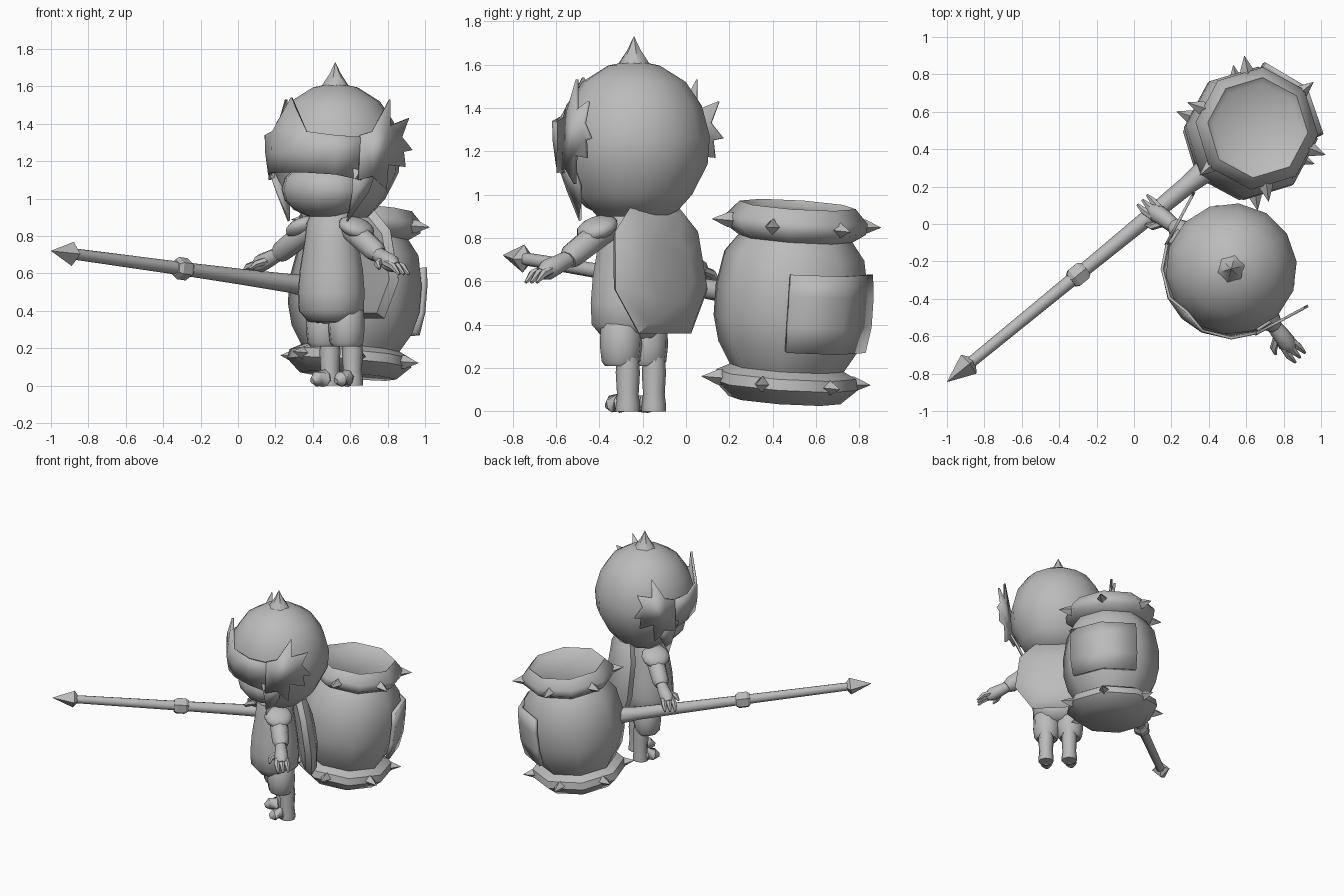
import bpy, bmesh
from math import sin, cos, pi, radians
from mathutils import Matrix, Vector

if "Cube" in bpy.data.objects:
    bpy.data.objects.remove(bpy.data.objects["Cube"])

grey = bpy.data.materials.new("plain grey")
grey.use_nodes = True
grey.diffuse_color = (0.5, 0.5, 0.5, 1)
grey.node_tree.nodes["Principled BSDF"].inputs["Base Color"].default_value = (0.5, 0.5, 0.5, 1)

# Placement of the figure and of the hammer
FIGURE = Matrix.Translation((0.52, -0.24, 0)) @ Matrix.Rotation(radians(-45), 4, 'Z')
HAMMER = (Matrix.Translation((0.625, 0.485, 0.5)) @ Matrix.Rotation(radians(39.3), 4, 'Z')
          @ Matrix.Rotation(radians(6), 4, 'Y'))


def finish(name, bm, place, angle=50, thick=0):
    bmesh.ops.remove_doubles(bm, verts=bm.verts, dist=0.0005)
    bm.transform(place)
    bmesh.ops.recalc_face_normals(bm, faces=bm.faces)
    mesh = bpy.data.meshes.new(name)
    bm.to_mesh(mesh)
    bm.free()
    ob = bpy.data.objects.new(name, mesh)
    bpy.context.collection.objects.link(ob)
    mesh.materials.append(grey)
    if thick:
        mod = ob.modifiers.new("thickness", 'SOLIDIFY')
        mod.thickness = thick
        mod.offset = 0
    bpy.ops.object.select_all(action='DESELECT')
    ob.select_set(True)
    bpy.context.view_layer.objects.active = ob
    bpy.ops.object.shade_smooth_by_angle(angle=radians(angle))
    return ob


def loft(rings):
    """Skin a list of closed point rings and cap both ends."""
    bm = bmesh.new()
    rows = [[bm.verts.new(p) for p in ring] for ring in rings]
    n = len(rows[0])
    for a, b in zip(rows, rows[1:]):
        for i in range(n):
            j = (i + 1) % n
            bm.faces.new((a[i], a[j], b[j], b[i]))
    bm.faces.new(rows[0])
    bm.faces.new(rows[-1])
    return bm


def lathe(profile, sides, centre=(0, 0), squash=1):
    return loft([[(centre[0] + max(r, .001) * cos(2 * pi * i / sides),
                   centre[1] + max(r, .001) * squash * sin(2 * pi * i / sides), z)
                  for i in range(sides)] for r, z in profile])


def tube(path, sides):
    """Path points are x, y, z, radius."""
    pts = [Vector(p[:3]) for p in path]
    rings = []
    for k, p in enumerate(pts):
        t = (pts[min(k + 1, len(pts) - 1)] - pts[max(k - 1, 0)]).normalized()
        u = t.cross(Vector((0, 1, 0.01))).normalized()
        v = t.cross(u)
        r = max(path[k][3], .001)
        rings.append([p + r * (u * cos(2 * pi * i / sides) + v * sin(2 * pi * i / sides))
                      for i in range(sides)])
    return loft(rings)


def ball(name, centre, radii, tilt=0, place=FIGURE):
    bm = bmesh.new()
    bmesh.ops.create_uvsphere(bm, u_segments=12, v_segments=8, radius=1)
    bm.transform(Matrix.Translation(centre) @ Matrix.Rotation(tilt, 4, 'Y')
                 @ Matrix.Diagonal((*radii, 1)))
    return finish(name, bm, place)


def side(s):
    return "left" if s > 0 else "right"


# Helmet dome, open over the face, with top spike
bm = lathe([(0, 1.62), (.12, 1.595), (.24, 1.52), (.315, 1.41), (.352, 1.27), (.342, 1.14),
            (.27, 1.0), (.18, .9), (0, .9)], 14)
front = [f for f in bm.faces if f.calc_center_median().z < 1.13
         and f.calc_center_median().y < -0.1]
bmesh.ops.delete(bm, geom=front, context='FACES')
finish("helmet", bm, FIGURE)
finish("helmet_spike", lathe([(.1, 1.57), (.07, 1.61), (.03, 1.67), (0, 1.73)], 6), FIGURE)
ball("face", (0, -.09, 1.05), (.25, .2, .155))

# Brow plate wrapped round the front, peaked in the middle
bm = bmesh.new()
rows = []
for ang, low, high, r in ((-68, 1.1, 1.33, .37), (-45, 1.13, 1.34, .37), (-20, 1.14, 1.36, .365),
                          (0, 1.14, 1.54, .33), (20, 1.14, 1.36, .365), (45, 1.13, 1.34, .37),
                          (68, 1.1, 1.33, .37)):
    d = Vector((sin(radians(ang)), -cos(radians(ang)), 0))
    rows.append([bm.verts.new(d * rr + Vector((0, 0, z)))
                 for rr, z in ((.352, low), (.368, 1.25), (r, high))])
for a, b in zip(rows, rows[1:]):
    for k in range(2):
        bm.faces.new((a[k], b[k], b[k + 1], a[k + 1]))
finish("brow_plate", bm, FIGURE, 40, .015)

# Jagged plates at both sides of the helmet, with a hanging cheek point
FLAME = ((-.16, 1.1), (-.15, 1.34), (-.08, 1.36), (.02, 1.53), (.02, 1.39), (.13, 1.43),
         (.09, 1.33), (.15, 1.26), (.1, 1.25), (.11, 1.17), (.01, 1.18), (0, 1.05), (-.08, 1.12))
CHEEK = ((-.18, 1.16, .32), (-.05, 1.14, .35), (-.05, 1.04, .3), (-.13, .88, .22), (-.15, 1.02, .28))
for s in (1, -1):
    bm = bmesh.new()
    bm.faces.new([bm.verts.new((s * (.385 + .3 * b), b, z)) for b, z in FLAME])
    finish(side(s) + "_flame_plate", bm, FIGURE, 30, .015)
    bm = bmesh.new()
    bm.faces.new([bm.verts.new((s * a, b, z)) for b, z, a in CHEEK])
    finish(side(s) + "_cheek_plate", bm, FIGURE, 30, .015)

# Body
finish("torso", lathe([(.1, .96), (.14, .87), (.155, .76), (.18, .62), (.19, .5), (.185, .4),
                       (.13, .34), (0, .33)], 12, (0, -.03), .92), FIGURE, 60)

# Legs, boots and arms
for s in (1, -1):
    n = side(s)
    finish(n + "_trouser_leg", lathe([(.06, .45), (.095, .4), (.098, .3), (.09, .23), (.075, .21),
                                      (0, .21)], 10, (s * .085, 0)), FIGURE)
    finish(n + "_boot_shaft", lathe([(.05, .25), (.056, .18), (.05, .08), (.056, .03), (.056, 0)],
                                    8, (s * .085, .045)), FIGURE)
    finish(n + "_boot_toe", tube([(s * .085, .06, .03, .03), (s * .085, 0, .035, .048),
                                  (s * .09, -.05, .03, .042), (s * .09, -.085, .02, .015)], 8)
           , FIGURE @ Matrix.Translation((0, 0, .005)))
    ball(n + "_shoulder_pad", (s * .2, -.04, .845), (.1, .1, .05), s * radians(25))
    finish(n + "_sleeve", tube([(s * .12, -.03, .84, .05), (s * .22, -.04, .8, .065),
                                (s * .35, -.05, .72, .06), (s * .38, -.05, .7, .045)], 8), FIGURE)
    finish(n + "_hand", tube([(s * .34, -.05, .72, .036), (s * .43, -.06, .68, .045),
                              (s * .49, -.07, .655, .05), (s * .53, -.075, .635, .03)], 8), FIGURE)
    for k in (-1, 0, 1):
        finish(n + "_finger", tube([(s * .47, -.07 + k * .026, .66, .02),
                                    (s * .55, -.075 + k * .036, .635, .02),
                                    (s * .595, -.075 + k * .036, .595, .008)], 6), FIGURE)
    finish(n + "_thumb", tube([(s * .43, -.08, .67, .022), (s * .46, -.14, .65, .02),
                               (s * .49, -.155, .625, .008)], 6), FIGURE)

# Back shell: a domed slab of seven uneven sides, leaning outward at the foot
OUTLINE = ((-.15, .31), (.15, .31), (.27, .19), (.3, -.08), (.17, -.28), (-.17, -.28), (-.3, -.08),
           (-.27, .19))
rings = [[(x * k, .17 + y - z * k * .12, .64 + z * k) for x, z in OUTLINE]
         for k, y in ((.5, -.05), (.9, -.04), (1, 0), (.85, .045), (.45, .075))]
finish("back_shell", loft(rings), FIGURE, 40)

# Hammer head
finish("hammer_drum", lathe([(0, .43), (.24, .43), (.27, .455), (.33, .39), (.325, .34), (.265, .3),
                             (.325, .22), (.355, .06), (.355, -.08), (.325, -.2), (.265, -.3),
                             (.325, -.33), (.335, -.38), (.26, -.45), (0, -.45)], 8), HAMMER, 50)
for z in (.37, -.36):
    for k in range(6):
        turn = Matrix.Rotation(k * pi / 3, 4, 'Z')
        finish("drum_spike", tube([(.29, 0, z, .035), (.32, 0, z, .035), (.395, 0, z, 0)], 4),
               HAMMER @ turn, 20)

# Striking plate opposite the handle
bm = bmesh.new()
rows = [[bm.verts.new((r * cos(a), r * sin(a), z)) for z, r in ((-.2, .35), (-.08, .37),
                                                               (.06, .37), (.16, .36))]
        for a in (radians(-41), 0, radians(41))]
for a, b in zip(rows, rows[1:]):
    for k in range(3):
        bm.faces.new((a[k], b[k], b[k + 1], a[k + 1]))
finish("striking_plate", bm, HAMMER, 50, .03)

# Handle, collar and pointed end
finish("handle", tube([(-.3, 0, 0, .065), (-.45, 0, 0, .05), (-.8, 0, 0, .042), (-1.2, 0, 0, .036),
                       (-1.95, 0, 0, .03)], 8), HAMMER)
finish("handle_collar", tube([(-1.15, 0, 0, .045), (-1.17, 0, 0, .06), (-1.23, 0, 0, .06),
                              (-1.25, 0, 0, .045)], 6), HAMMER, 30)
finish("handle_point", tube([(-1.93, 0, 0, .025), (-1.96, 0, 0, .065), (-2.11, 0, 0, 0)], 4),
       HAMMER, 30)
